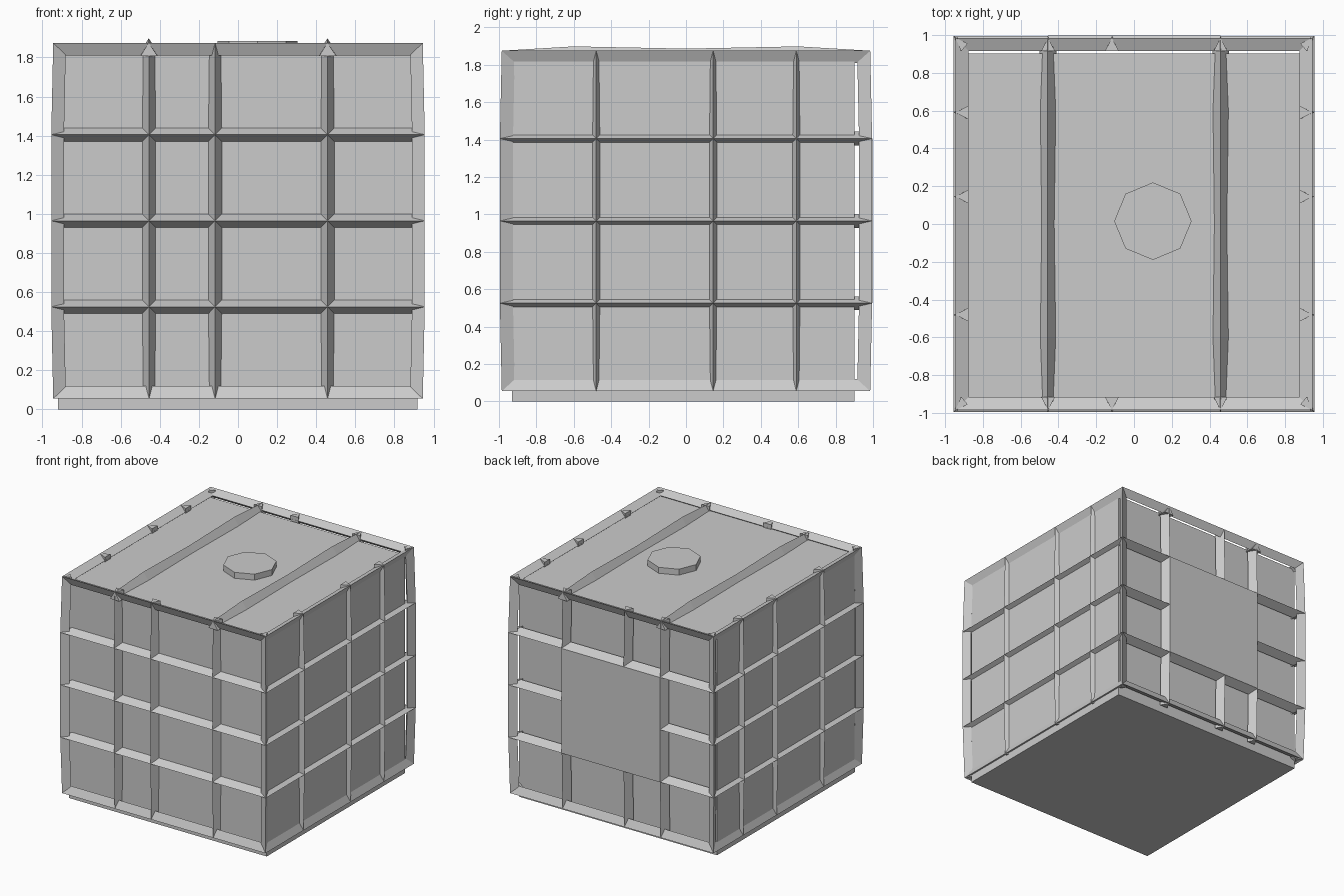
import bpy, bmesh, math
from mathutils import Vector

if "Cube" in bpy.data.objects:
    bpy.data.objects.remove(bpy.data.objects["Cube"])


def make(name, bm):
    bmesh.ops.recalc_face_normals(bm, faces=bm.faces[:])
    me = bpy.data.meshes.new(name)
    bm.to_mesh(me)
    bm.free()
    ob = bpy.data.objects.new(name, me)
    bpy.context.collection.objects.link(ob)
    return ob


def box(name, lo, hi):
    bm = bmesh.new()
    bmesh.ops.create_cube(bm, size=1)
    for v in bm.verts:
        v.co = Vector([lo[i] + (v.co[i] + .5) * (hi[i] - lo[i]) for i in range(3)])
    return make(name, bm)


def bar(name, path, o1, o2):
    """Triangular bar: ridge follows path, base edges offset by o1 and o2."""
    bm = bmesh.new()
    rows = [[bm.verts.new(Vector(p) + Vector(o)) for o in ((0, 0, 0), o1, o2)] for p in path]
    for a, b in zip(rows, rows[1:]):
        for i in range(3):
            j = (i + 1) % 3
            bm.faces.new((a[i], a[j], b[j], b[i]))
    bm.faces.new(rows[0])
    bm.faces.new(rows[-1])
    return make(name, bm)


def ring(name, x, y, z, o1, o2):
    """Mitred rectangular hoop; o1, o2 are (inset, height) of the base edges."""
    bm = bmesh.new()
    rows = [[bm.verts.new((sx * (x - i), sy * (y - i), z + h)) for i, h in ((0, 0), o1, o2)]
            for sx, sy in ((1, 1), (-1, 1), (-1, -1), (1, -1))]
    for k in range(4):
        a, b = rows[k], rows[(k + 1) % 4]
        for i in range(3):
            j = (i + 1) % 3
            bm.faces.new((a[i], a[j], b[j], b[i]))
    return make(name, bm)


# tank body and lid
box("tank", (-.92, -.93, 0), (.918, .902, 1.835))
bm = bmesh.new()
bmesh.ops.create_cone(bm, cap_ends=True, segments=8, radius1=.205, radius2=.205, depth=.07)
bmesh.ops.translate(bm, vec=(.1, .015, 1.85), verts=bm.verts)
make("lid", bm)

# horizontal cage hoops
for z in (.525, .965, 1.405):
    ring("cage_hoop", .955, .995, z, (.07, .037), (.07, -.037))
ring("bottom_hoop", .945, .985, .055, (.03, .065), (.07, .03))
ring("top_hoop", .945, .985, 1.875, (.03, -.065), (.07, -.03))

# slightly bowed vertical bars
LEVELS = ((.055, 0), (.525, .01), (1.405, .01), (1.875, 0))
for s in (-1, 1):
    for x in (-.455, -.117, .458):
        bar("end_upright", [(x, s * (.985 + b), z) for z, b in LEVELS],
            (-.037, -s * .07, 0), (.037, -s * .07, 0))
    for y in (-.48, .145, .59):
        bar("side_upright", [(s * (.945 + b), y, z) for z, b in LEVELS],
            (-s * .07, -.037, 0), (-s * .07, .037, 0))
    for t in (-1, 1):
        bar("corner_post", [(s * (.945 + b), t * (.985 + b), z) for z, b in LEVELS],
            (-s * .065, -t * .03, 0), (-s * .03, -t * .07, 0))

# bowed bars over the top
for x in (-.457, .457):
    bar("top_bar", [(x, y, z) for y, z in
                    ((-.985, 1.875), (-.6, 1.898), (0, 1.886), (.6, 1.898), (.985, 1.875))],
        (-.042, 0, -.068), (.046, 0, -.068))

# flat plate on the back
box("back_plate", (-.455, .94, .525), (.458, .997, 1.405))
